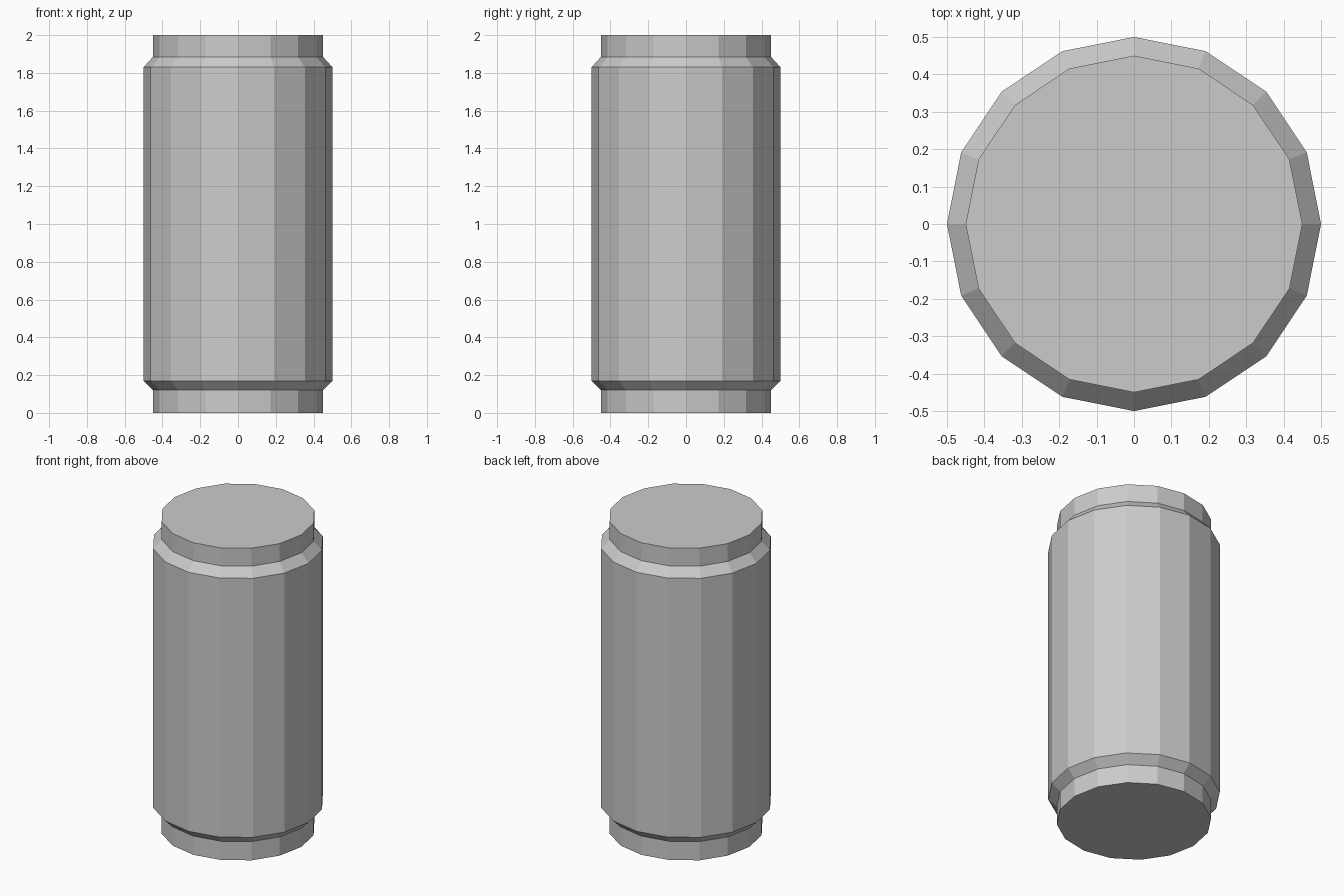
import bpy, bmesh, math
from mathutils import Vector

if "Cube" in bpy.data.objects:
    bpy.data.objects.remove(bpy.data.objects["Cube"])

SIDES = 16
PROFILE = [(0.45, 0), (0.45, 0.12), (0.5, 0.17), (0.5, 1.83), (0.45, 1.885), (0.45, 2)]


def can_body():
    # Closed 16-sided can with a stepped, chamfered rim at each end
    bm = bmesh.new()
    rings = []
    for r, z in PROFILE:
        rings.append([bm.verts.new((r * math.cos(math.tau * i / SIDES),
                                    r * math.sin(math.tau * i / SIDES), z))
                      for i in range(SIDES)])
    for a, b in zip(rings, rings[1:]):
        for i in range(SIDES):
            j = (i + 1) % SIDES
            bm.faces.new((a[i], a[j], b[j], b[i]))
    bm.faces.new(rings[0][::-1])
    bm.faces.new(rings[-1])
    return bm


def above(c, p, q):
    # Half space over the plane z = c + p*x + q*y
    return Vector((0, 0, c)), Vector((-p, -q, 1)).normalized()


def flip(half):
    return half[0], -half[1]


def fragment(name, halves):
    # Cut the can down to the given half spaces, capping every cut
    bm = can_body()
    for co, keep in halves:
        geom = bm.verts[:] + bm.edges[:] + bm.faces[:]
        bmesh.ops.bisect_plane(bm, geom=geom, dist=1e-5, plane_co=co,
                               plane_no=keep, clear_inner=True)
        rim = [e for e in bm.edges if e.is_boundary]
        if rim:
            bmesh.ops.holes_fill(bm, edges=rim, sides=0)
    bmesh.ops.recalc_face_normals(bm, faces=bm.faces[:])
    mesh = bpy.data.meshes.new(name)
    bm.to_mesh(mesh)
    bm.free()
    bpy.context.collection.objects.link(bpy.data.objects.new(name, mesh))


# Crack planes; the dependent ones share lines with the others so pieces fit tightly
t = math.radians(67.5)
upper_split = (Vector((0, 0, 0)), Vector((math.sin(t), -math.cos(t), 0)))
back_plane = Vector((1.1785, -0.457, 0.453))
side_plane = Vector((0.359, 0.78, -1.66))
low_plane = Vector((0.155, 1.3, -0.17))
left_plane = back_plane + 0.42 * Vector((0, math.sin(t), -math.cos(t)))
front_plane = back_plane.lerp(side_plane, 0.214)
base_plane = side_plane.lerp(low_plane, 0.4)
back, side, low, left, front, base = (above(*v) for v in (
    back_plane, side_plane, low_plane, left_plane, front_plane, base_plane))

# Five pieces of the cracked can
fragment("upper_left_fragment", [flip(upper_split), left])
fragment("upper_right_fragment", [upper_split, back, front])
fragment("lower_back_fragment", [flip(left), flip(back), side, base])
fragment("lower_front_fragment", [flip(side), flip(front), low])
fragment("lower_right_fragment", [flip(low), flip(base)])
